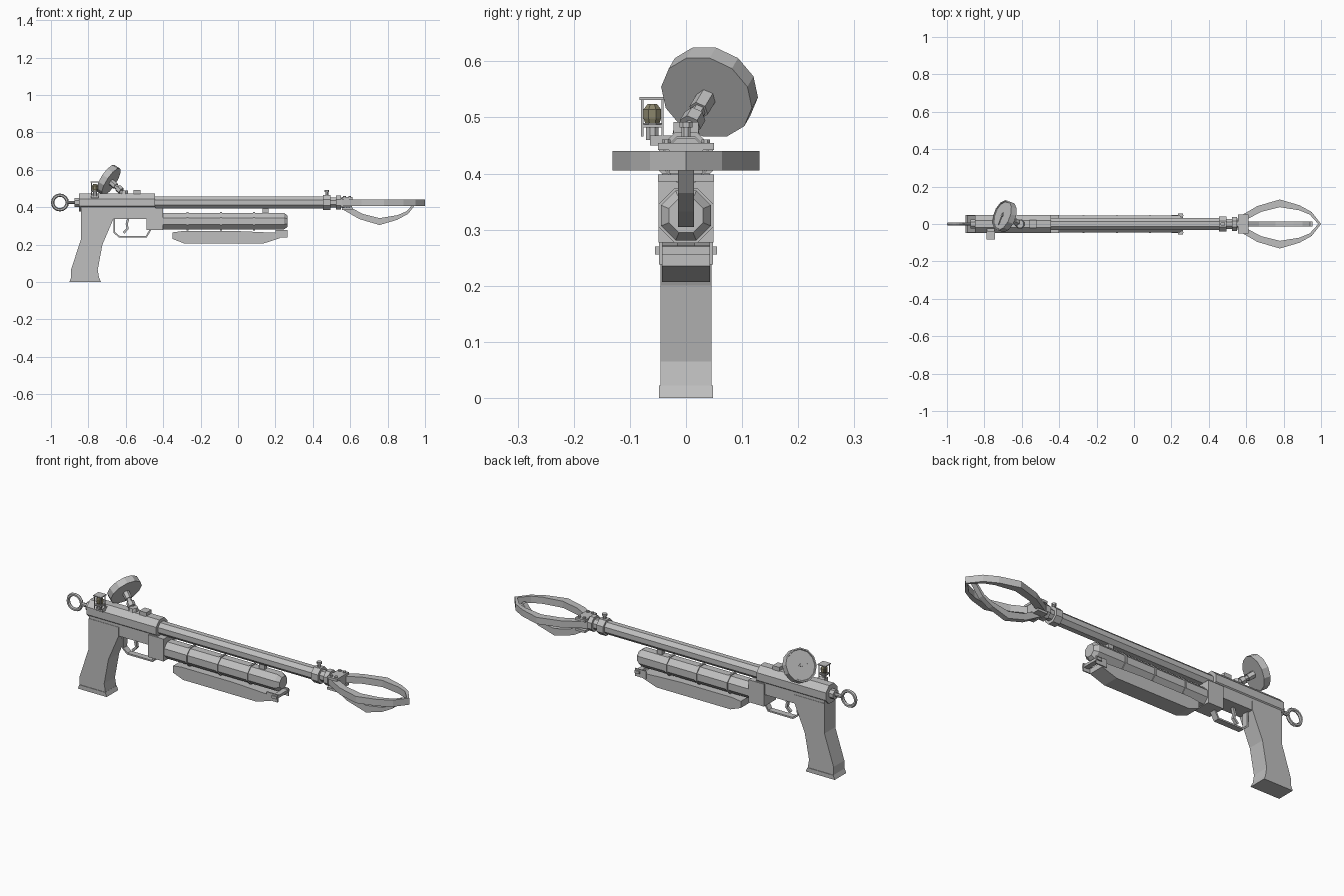
import bpy, bmesh, math
from mathutils import Vector, Matrix

old = bpy.data.objects.get("Cube")
if old:
    bpy.data.objects.remove(old, do_unlink=True)


def material(name, rgb):
    m = bpy.data.materials.new(name)
    m.use_nodes = True
    m.diffuse_color = (*rgb, 1)
    m.node_tree.nodes["Principled BSDF"].inputs["Base Color"].default_value = (*rgb, 1)
    return m


GREY = material("light grey", (0.52, 0.52, 0.52))
OLIVE = material("olive glass", (0.26, 0.24, 0.15))
AXIS = 0.425


def finish(name, bm, mat=GREY):
    bmesh.ops.recalc_face_normals(bm, faces=bm.faces[:])
    me = bpy.data.meshes.new(name)
    bm.to_mesh(me)
    bm.free()
    me.materials.append(mat)
    ob = bpy.data.objects.new(name, me)
    bpy.context.collection.objects.link(ob)
    return ob


def box(name, xs, ys, zs, mat=GREY):
    bm = bmesh.new()
    bmesh.ops.create_cube(bm, size=1)
    for v in bm.verts:
        v.co = [(a + b) / 2 + c * (b - a) for (a, b), c in zip((xs, ys, zs), v.co)]
    return finish(name, bm, mat)


def lathe(name, profile, origin=(0, 0, AXIS), direction=(1, 0, 0), sides=8, mat=GREY):
    """Closed turned part; profile is (distance along axis, radius)."""
    bm = bmesh.new()
    rings = []
    for d, r in profile:
        angles = [(k + 0.5) * math.tau / sides for k in range(sides)]
        rings.append([bm.verts.new((d, r * math.cos(a), r * math.sin(a))) for a in angles])
    for a, b in zip(rings, rings[1:]):
        for k in range(sides):
            j = (k + 1) % sides
            bm.faces.new((a[k], a[j], b[j], b[k]))
    bm.faces.new(rings[0])
    bm.faces.new(rings[-1])
    turn = Vector(direction).to_track_quat('X', 'Z').to_matrix().to_4x4()
    bm.transform(Matrix.Translation(origin) @ turn)
    return finish(name, bm, mat)


def prism(name, points, half_width, y=0):
    """Side outline in x and z, extruded across y."""
    bm = bmesh.new()
    face = bm.faces.new([bm.verts.new((x, y - half_width, z)) for x, z in points])
    new = bmesh.ops.extrude_face_region(bm, geom=[face])["geom"]
    bmesh.ops.translate(bm, vec=(0, 2 * half_width, 0),
                        verts=[v for v in new if isinstance(v, bmesh.types.BMVert)])
    return finish(name, bm)


def strip(name, path, half_width, thickness):
    """Bent sheet following a path in x and z."""
    bm = bmesh.new()
    rows = [[bm.verts.new((x, s * half_width, z)) for s in (-1, 1)] for x, z in path]
    for a, b in zip(rows, rows[1:]):
        bm.faces.new((a[0], a[1], b[1], b[0]))
    ob = finish(name, bm)
    mod = ob.modifiers.new("thickness", 'SOLIDIFY')
    mod.thickness = thickness
    mod.offset = 0
    return ob


# Receiver, barrel and muzzle collars
lathe("receiver", [(-0.85, 0.052), (-0.445, 0.052)])
lathe("barrel", [(-0.45, 0.034), (0.47, 0.034)])
lathe("muzzle_collar", [(0.455, 0.044), (0.495, 0.044)])
lathe("muzzle_neck", [(0.49, 0.029), (0.57, 0.029)])
lathe("claw_collar", [(0.525, 0.041), (0.55, 0.041)])
lathe("collar_screw", [(0, 0.009), (0.022, 0.009), (0.022, 0.013), (0.032, 0.013)],
      (0.475, 0, 0.46), (0, 0, 1))
box("top_sight", (-0.56, -0.52), (-0.022, 0.022), (0.47, 0.492))

# Lower frame and front block
prism("lower_frame", [(-0.84, 0.4), (-0.84, 0.365), (-0.67, 0.338), (-0.44, 0.338),
                      (-0.44, 0.4)], 0.043)
box("front_block", (-0.49, -0.4), (-0.049, 0.049), (0.277, 0.395))

# Grip with flared base
prism("grip", [(-0.84, 0.385), (-0.84, 0.227), (-0.893, 0.065), (-0.893, 0.018),
               (-0.742, 0.018), (-0.75, 0.065), (-0.725, 0.2), (-0.665, 0.34),
               (-0.665, 0.385)], 0.045)
prism("grip_base", [(-0.893, 0.022), (-0.902, 0), (-0.733, 0), (-0.742, 0.022)], 0.048)

# Trigger and guard
strip("trigger_guard", [(-0.662, 0.345), (-0.662, 0.265), (-0.635, 0.242),
                        (-0.49, 0.242), (-0.468, 0.28)], 0.016, 0.009)
strip("trigger", [(-0.585, 0.345), (-0.595, 0.31), (-0.59, 0.285), (-0.612, 0.262)],
      0.008, 0.012)

# Air tank, bands and hanger
TANK = (0, 0, 0.325)
lathe("air_tank", [(-0.41, 0.048), (0.245, 0.048), (0.265, 0.033)], TANK)
for x in (-0.27, -0.09, 0.085):
    lathe("tank_band", [(x - 0.005, 0.053), (x + 0.005, 0.053)], TANK)
box("tank_hanger", (0.132, 0.162), (-0.012, 0.012), (0.36, 0.43))

# Fore grip with its end clip
prism("fore_grip", [(-0.35, 0.265), (-0.35, 0.23), (-0.29, 0.207), (0.14, 0.207),
                    (0.225, 0.235), (0.225, 0.262), (0.0, 0.272), (-0.3, 0.272)], 0.043)
box("clip_bar", (0.235, 0.262), (-0.055, 0.055), (0.256, 0.27))
for s in (-1, 1):
    box("clip_tab", (0.2, 0.265), (s * 0.045 - 0.003, s * 0.045 + 0.003), (0.238, 0.278))

# Claw hub: core, clamping plates, screws
box("hub_core", (0.55, 0.61), (-0.03, 0.03), (0.4, 0.445))
for z in (0.392, 0.448):
    box("hub_plate", (0.555, 0.612), (-0.05, 0.05), (z - 0.006, z + 0.006))
for s in (-1, 1):
    for x in (0.57, 0.597):
        lathe("hub_screw", [(0, 0.008), (0.008, 0.008)], (x, s * 0.035, 0.453), (0, 0, 1))

# Three fingers sharing one curved outline
outer = [(0.555, 0.035), (0.66, 0.096), (0.78, 0.131), (0.885, 0.1), (0.95, 0.064), (1, 0)]
inner = [(0.985, 0), (0.94, 0.05), (0.885, 0.073), (0.78, 0.09), (0.68, 0.065), (0.595, 0.02)]
for name, angle, sx, sd, half in (("left_finger", 90, 1, 1, 0.0175),
                                  ("right_finger", -90, 1, 1, 0.0175),
                                  ("lower_finger", 180, 0.9, 0.9, 0.014)):
    pts = [(0.55 + (x - 0.55) * sx, d * sd) for x, d in outer + inner]
    ob = prism(name, pts, half)
    ob.rotation_euler.x = math.radians(angle)
    ob.location.z = 0.4225

# Rear pull rod and ring
lathe("pull_rod", [(-0.915, 0.01), (-0.875, 0.01), (-0.875, 0.025), (-0.845, 0.025)])
bpy.ops.mesh.primitive_torus_add(major_segments=16, minor_segments=6, major_radius=0.039,
                                 minor_radius=0.009, location=(-0.952, 0, AXIS),
                                 rotation=(math.pi / 2, 0, 0))
ring = bpy.context.object
ring.name = "pull_ring"
ring.data.materials.append(GREY)

# Pressure gauge: stem, nuts, dial and needle
n = Vector((-0.8, 0.3, 0.52)).normalized()
centre = Vector((-0.692, 0.042, 0.545))
base = Vector((-0.61, 0, 0.475))
stem = (centre - base).normalized()
lathe("gauge_stem", [(-0.01, 0.01), (0.02, 0.01), (0.02, 0.02), (0.045, 0.02),
                     (0.045, 0.013), (0.062, 0.013), (0.062, 0.018), (0.1, 0.018)],
      base, stem, 6)
lathe("gauge_foot", [(0, 0.026), (0.02, 0.022)], (-0.61, 0, 0.47), (0, 0, 1))
lathe("gauge_body", [(-0.018, 0.085), (0.018, 0.085), (0.018, 0.078), (0.014, 0.076)],
      centre, n, 12)
lathe("needle_hub", [(0.012, 0.008), (0.02, 0.008)], centre, n)
needle = box("needle", (0.015, 0.019), (-0.015, 0.055), (-0.0025, 0.0025))
needle.matrix_world = Matrix.Translation(centre) @ n.to_track_quat('X', 'Z').to_matrix().to_4x4()

# Caged lamp on the right side of the receiver
LX, LY = -0.765, -0.06
box("lamp_bracket", (LX - 0.02, LX + 0.02), (LY - 0.004, -0.02), (0.45, 0.468))
lathe("lamp_socket", [(0, 0.012), (0.022, 0.012), (0.022, 0.018), (0.03, 0.018)],
      (LX, LY, 0.46), (0, 0, 1))
lathe("lamp_bulb", [(0, 0.013), (0.01, 0.017), (0.026, 0.017), (0.036, 0.009)],
      (LX, LY, 0.488), (0, 0, 1), mat=OLIVE)
box("cage_top", (LX - 0.023, LX + 0.023), (LY - 0.023, LY + 0.023), (0.531, 0.536))
for sx in (-1, 1):
    for sy in (-1, 1):
        px, py = LX + sx * 0.018, LY + sy * 0.018
        box("cage_post", (px - 0.002, px + 0.002), (py - 0.002, py + 0.002), (0.466, 0.533))
box("cage_floor", (LX - 0.02, LX + 0.02), (LY - 0.02, LY + 0.02), (0.482, 0.487))
